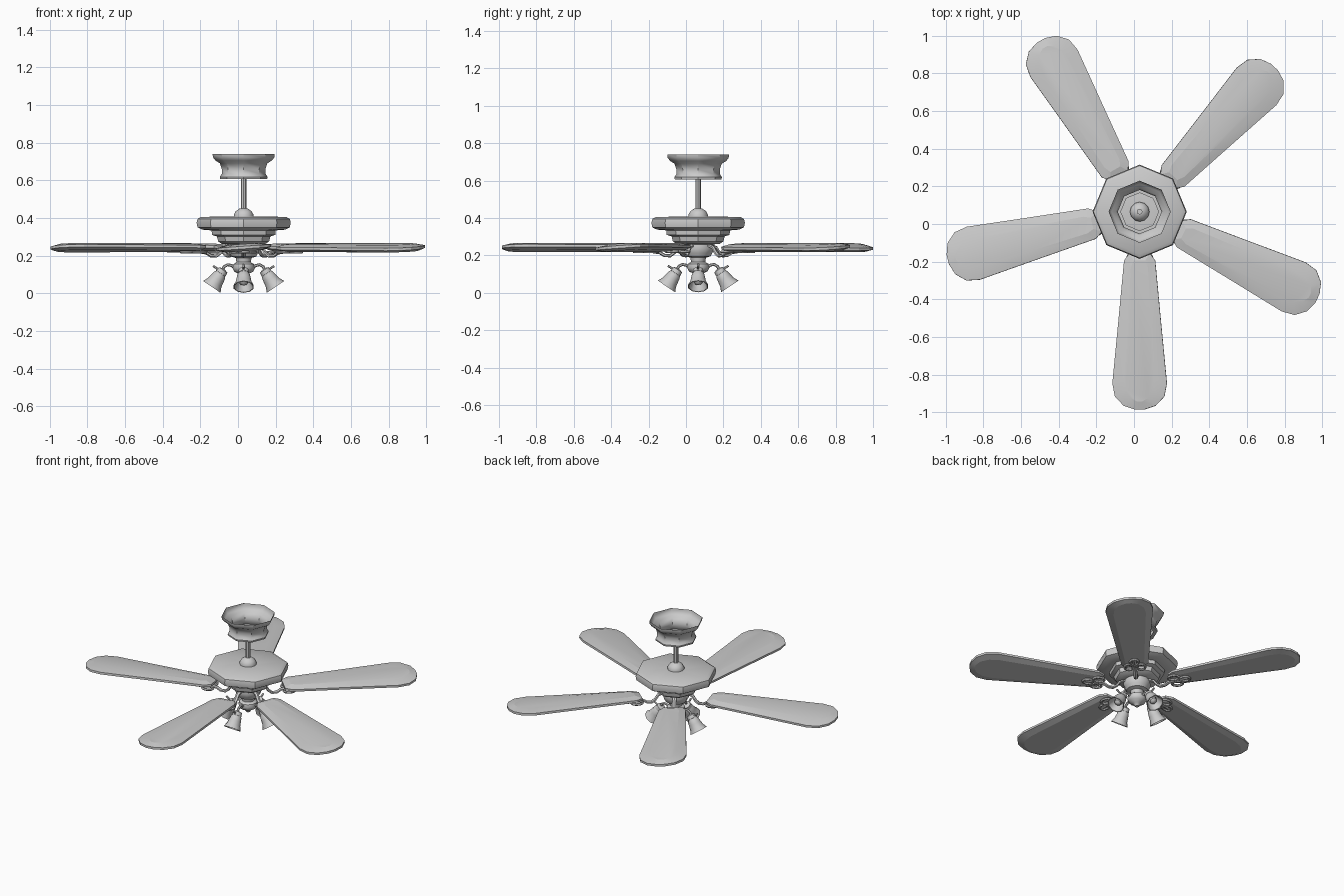
import bpy, bmesh, math
from mathutils import Vector, Matrix

if "Cube" in bpy.data.objects:
    bpy.data.objects.remove(bpy.data.objects["Cube"])

CENTER = Matrix.Translation((0.03, 0.065, 0))
BLADE_ANGLES = [-90, -26, 47, 120, 194]


def finish(name, bm, mat, angle=40):
    bmesh.ops.recalc_face_normals(bm, faces=bm.faces)
    me = bpy.data.meshes.new(name)
    bm.to_mesh(me)
    bm.free()
    ob = bpy.data.objects.new(name, me)
    bpy.context.collection.objects.link(ob)
    ob.matrix_world = mat
    bpy.ops.object.select_all(action='DESELECT')
    ob.select_set(True)
    bpy.context.view_layer.objects.active = ob
    bpy.ops.object.shade_smooth_by_angle(angle=math.radians(angle))
    return ob


def bridge(bm, a, b):
    n = len(a)
    for i in range(n):
        bm.faces.new((a[i], a[(i + 1) % n], b[(i + 1) % n], b[i]))


def lathe(name, profile, mat=CENTER, sides=8, caps=True):
    bm = bmesh.new()
    rings = []
    for r, z in profile:
        rings.append([bm.verts.new((r * math.cos(math.tau * i / sides),
                                    r * math.sin(math.tau * i / sides), z)) for i in range(sides)])
    for a, b in zip(rings, rings[1:]):
        bridge(bm, a, b)
    if caps:
        bm.faces.new(rings[0])
        bm.faces.new(rings[-1])
    return finish(name, bm, mat)


def tube(name, points, radius, mat, cyclic=False, flat=1.0, sides=6):
    # sweep in the local frame; path is near planar so simple frames are enough
    bm = bmesh.new()
    pts = [Vector(p) for p in points]
    n = len(pts)
    up = Vector((0, 0, 1)) if cyclic else Vector((0, 1, 0))
    rings = []
    for i, p in enumerate(pts):
        nxt = pts[(i + 1) % n] if cyclic else pts[min(i + 1, n - 1)]
        prv = pts[i - 1] if cyclic else pts[max(i - 1, 0)]
        side = (nxt - prv).normalized().cross(up).normalized()
        rings.append([bm.verts.new(p + radius * (side * math.cos(math.tau * k / sides)
                                                 + up * flat * math.sin(math.tau * k / sides)))
                      for k in range(sides)])
    for a, b in zip(rings, rings[1:]):
        bridge(bm, a, b)
    if cyclic:
        bridge(bm, rings[-1], rings[0])
    else:
        bm.faces.new(rings[0])
        bm.faces.new(rings[-1])
    return finish(name, bm, mat)


def loop(name, cx, cy, rx, ry, z, radius, mat):
    pts = [(cx + rx * math.cos(math.tau * i / 10), cy + ry * math.sin(math.tau * i / 10), z)
           for i in range(10)]
    return tube(name, pts, radius, mat, cyclic=True)


def blade(name, mat):
    half = [(0.22, 0.055), (0.26, 0.083), (0.60, 0.115), (0.91, 0.145),
            (0.98, 0.132), (1.03, 0.085), (1.05, 0.025)]
    outline = half + [(x, -y) for x, y in reversed(half)]
    bm = bmesh.new()

    def ring(inset, z):
        return [bm.verts.new((0.62 + (x - 0.62) * (1 - 0.1 * inset), y * (1 - 0.45 * inset), z))
                for x, y in outline]
    rings = [ring(0.7, 0.224), ring(0, 0.236), ring(0, 0.250), ring(1, 0.262)]
    for a, b in zip(rings, rings[1:]):
        bridge(bm, a, b)
    bm.faces.new(rings[0])
    bm.faces.new(rings[-1])
    pitch = (Matrix.Translation((0, 0, 0.245)) @ Matrix.Rotation(math.radians(4), 4, 'X')
             @ Matrix.Translation((0, 0, -0.245)))
    return finish(name, bm, mat @ pitch, 12)


# ceiling canopy (open shell) and hanging rod
lathe("ceiling_canopy", [(0.165, 0.74), (0.163, 0.722), (0.150, 0.705), (0.126, 0.69), (0.116, 0.66),
                         (0.116, 0.635), (0.127, 0.618), (0.125, 0.607), (0.10, 0.607)], caps=False)
lathe("down_rod", [(0.015, 0.42), (0.015, 0.615)])
lathe("rod_coupling", [(0.052, 0.395), (0.052, 0.418), (0.042, 0.436), (0.022, 0.45), (0.012, 0.452)], sides=12)

# motor housing
lathe("motor_housing", [(0.05, 0.408), (0.225, 0.406), (0.245, 0.395), (0.25, 0.375), (0.245, 0.35),
                        (0.22, 0.338), (0.17, 0.334), (0.168, 0.31), (0.142, 0.302),
                        (0.135, 0.275), (0.115, 0.262), (0.07, 0.258)])

# switch housing and light hub
lathe("switch_housing", [(0.08, 0.262), (0.085, 0.235), (0.075, 0.212), (0.066, 0.195), (0.042, 0.188),
                         (0.038, 0.165), (0.055, 0.155), (0.06, 0.135), (0.05, 0.115),
                         (0.025, 0.103), (0.012, 0.085)], sides=12)

# blades with their scrolled brackets
for i, deg in enumerate(BLADE_ANGLES):
    m = CENTER @ Matrix.Rotation(math.radians(deg), 4, 'Z')
    blade(f"blade_{i}", m)
    tube(f"bracket_arm_{i}", [(0.08, 0, 0.252), (0.11, 0, 0.242), (0.128, 0, 0.215), (0.15, 0, 0.198),
                              (0.18, 0, 0.200), (0.205, 0, 0.215), (0.25, 0, 0.222), (0.33, 0, 0.222)],
         0.009, m, flat=1.5)
    loop(f"bracket_tip_loop_{i}", 0.31, 0, 0.032, 0.026, 0.219, 0.008, m)
    for s in (-1, 1):
        loop(f"bracket_side_loop_{i}_{s}", 0.25, s * 0.038, 0.035, 0.026, 0.219, 0.008, m)

# four lamps: curved arm, fitter cup, bell shade, bulb
for i in range(4):
    m = CENTER @ Matrix.Rotation(math.tau * i / 4, 4, 'Z')
    tube(f"lamp_arm_{i}", [(0.045, 0, 0.135), (0.065, 0, 0.148), (0.085, 0, 0.152),
                           (0.103, 0, 0.142), (0.115, 0, 0.122)], 0.008, m)
    tube(f"lamp_scroll_{i}", [(0.115, 0, 0.122), (0.135, 0, 0.128), (0.162, 0, 0.145)], 0.006, m)
    tilt = m @ Matrix.Translation((0.11, 0, 0.122)) @ Matrix.Rotation(math.radians(-34), 4, 'Y')
    lathe(f"lamp_cup_{i}", [(0.01, 0.008), (0.027, 0.002), (0.03, -0.02), (0.02, -0.024)], tilt, 10)
    lathe(f"lamp_shade_{i}", [(0.024, -0.014), (0.034, -0.03), (0.039, -0.055), (0.043, -0.078),
                              (0.056, -0.106), (0.051, -0.106), (0.038, -0.078), (0.033, -0.05),
                              (0.02, -0.025)], tilt, 10)
    lathe(f"lamp_bulb_{i}", [(0.012, -0.02), (0.014, -0.04), (0.025, -0.065), (0.022, -0.082),
                             (0.008, -0.092)], tilt, 8)
